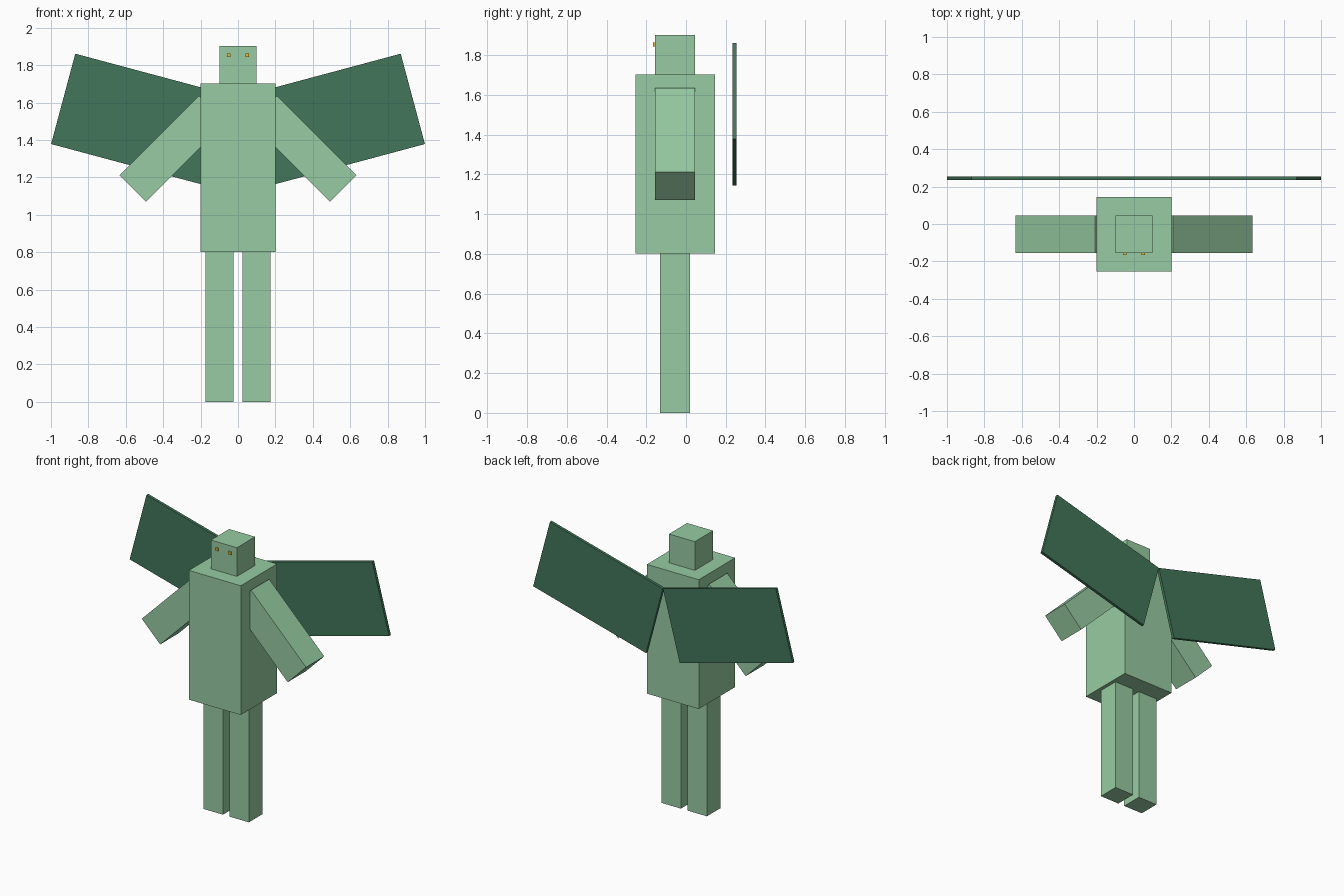
import bpy
from math import radians

if "Cube" in bpy.data.objects:
    bpy.data.objects.remove(bpy.data.objects["Cube"])


def material(name, rgb):
    m = bpy.data.materials.new(name)
    m.diffuse_color = (*rgb, 1)
    m.use_nodes = True
    m.node_tree.nodes["Principled BSDF"].inputs["Base Color"].default_value = m.diffuse_color
    return m


SKIN = material("pale_green", (0.31, 0.60, 0.36))
WING = material("dark_green", (0.055, 0.18, 0.10))
EYE = material("amber", (0.80, 0.50, 0.04))


def box(name, center, size, mat, tilt=0):
    """Box of a given size, tilted about the y axis (degrees)."""
    bpy.ops.mesh.primitive_cube_add(size=1, location=center,
                                    rotation=(0, radians(tilt), 0))
    ob = bpy.context.object
    ob.name = name
    ob.scale = size
    ob.data.materials.append(mat)
    return ob


Y = -0.055  # depth centre of the figure; the wings sit behind it

# Torso and head
box("torso", (0, Y, 1.252), (0.4, 0.4, 0.9), SKIN)
box("head", (0, Y, 1.802), (0.2, 0.2, 0.2), SKIN)

# Paired parts, mirrored across x
for side, s in (("left", -1), ("right", 1)):
    box(side + "_leg", (s * 0.1, Y, 0.401), (0.15, 0.15, 0.802), SKIN)
    box(side + "_arm", (s * 0.35, Y, 1.353), (0.6, 0.2, 0.2), SKIN, s * 45)
    box(side + "_wing", (s * 0.5, 0.245, 1.503), (0.9, 0.02, 0.5), WING, s * -15)
    box(side + "_eye", (s * 0.05, Y - 0.1, 1.853), (0.02, 0.02, 0.02), EYE)
